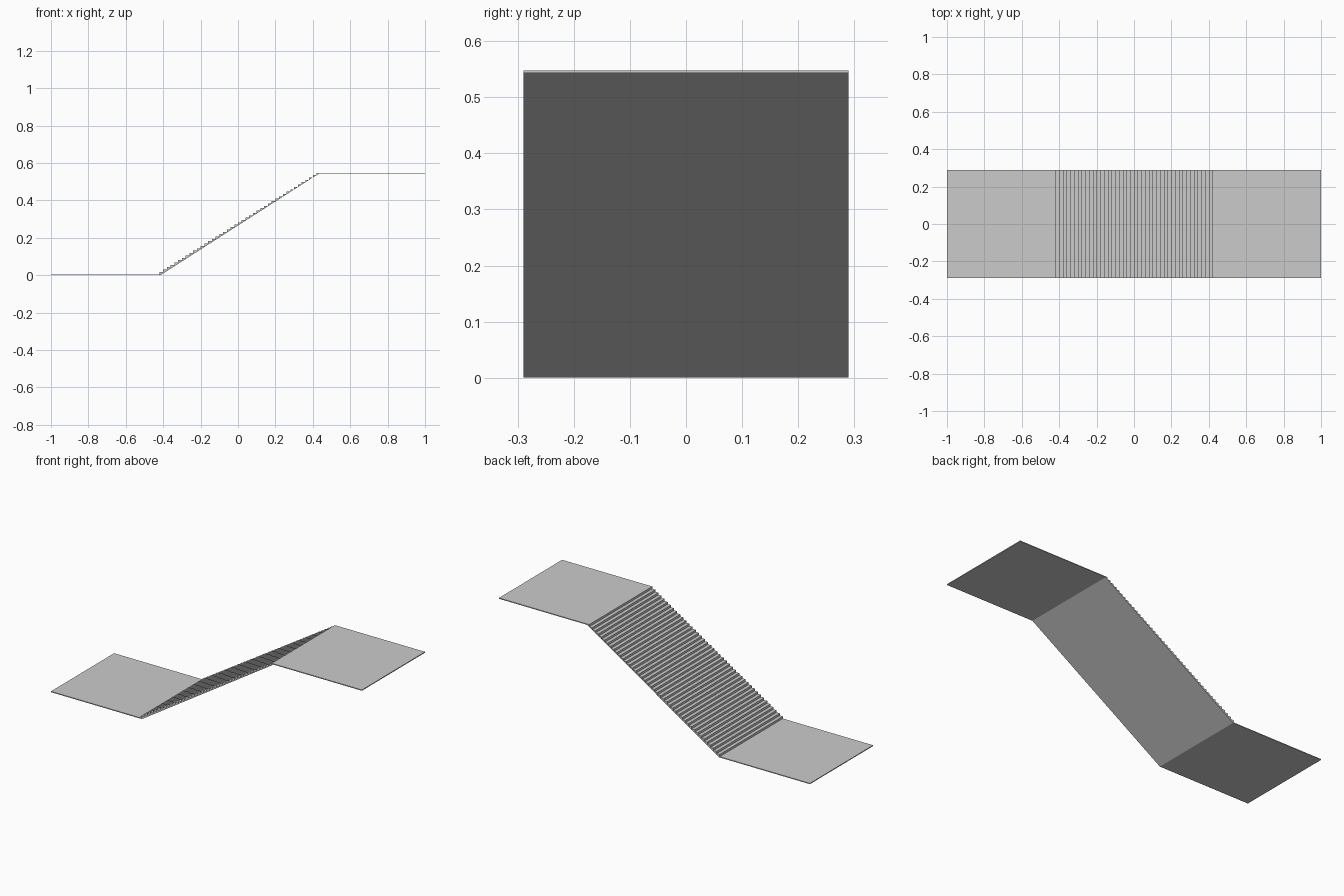
import bpy, bmesh

if "Cube" in bpy.data.objects:
    bpy.data.objects.remove(bpy.data.objects["Cube"])

HALF_W = 0.29      # half width in y
T = 0.005          # slab thickness
H = 0.548          # total height
X0, X1 = -0.42, 0.42
N = 43             # risers


def extrude_profile(name, pts):
    """Extrude an x/z outline across the full width."""
    bm = bmesh.new()
    face = bm.faces.new([bm.verts.new((x, -HALF_W, z)) for x, z in pts])
    res = bmesh.ops.extrude_face_region(bm, geom=[face])
    verts = [v for v in res["geom"] if isinstance(v, bmesh.types.BMVert)]
    bmesh.ops.translate(bm, verts=verts, vec=(0, 2 * HALF_W, 0))
    bmesh.ops.recalc_face_normals(bm, faces=bm.faces)
    mesh = bpy.data.meshes.new(name)
    bm.to_mesh(mesh)
    bm.free()
    obj = bpy.data.objects.new(name, mesh)
    bpy.context.collection.objects.link(obj)
    return obj


# One continuous outline: lower landing, steps, upper landing, flat underside
rise = (H - T) / N
tread = (X1 - X0) / (N - 1)
outline = [(-1, 0), (-1, T)]
for i in range(N):
    x = X0 + i * tread
    outline += [(x, T + i * rise), (x, T + (i + 1) * rise)]
outline += [(1, H), (1, H - T), (X1 + 0.012, H - T), (X0 + 0.005, 0)]
extrude_profile("staircase_with_landings", outline)
